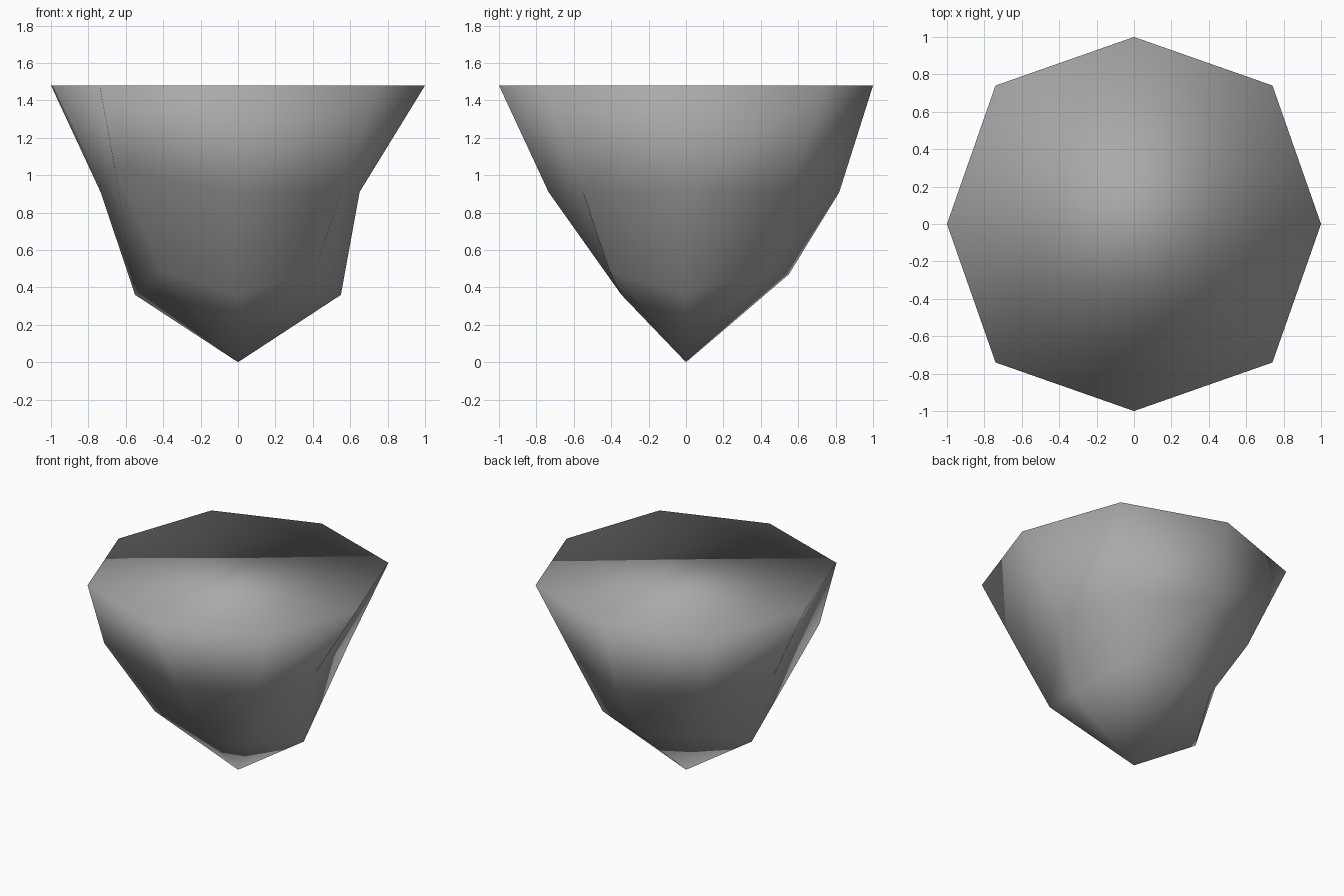
import bpy
import bmesh
from math import sin, cos, pi

cube = bpy.data.objects.get("Cube")
if cube:
    bpy.data.objects.remove(cube, do_unlink=True)

# Plain grey stone
stone = bpy.data.materials.new("grey_stone")
stone.use_nodes = True
GREY = (0.4, 0.4, 0.4, 1.0)
stone.diffuse_color = GREY
stone.node_tree.nodes["Principled BSDF"].inputs["Base Color"].default_value = GREY

# Eight-sided rings as (radius, height), anticlockwise from +x
rim = [(1.0, 1.48), (1.047, 1.48)] * 4
shoulder = [(0.65, 0.91), (0.78, 0.91), (0.82, 0.91), (0.78, 0.91),
            (0.735, 0.91), (0.93, 1.03), (0.735, 0.91), (0.78, 0.91)]
waist = [(0.55, 0.36), (0.58, 0.49), (0.55, 0.47), (0.52, 0.53),
         (0.55, 0.36), (0.58, 0.49), (0.345, 0.36), (0.58, 0.49)]


def add_ring(bm, profile):
    step = 2 * pi / len(profile)
    return [bm.verts.new((r * cos(i * step), r * sin(i * step), z))
            for i, (r, z) in enumerate(profile)]


def bridge(bm, upper, lower):
    for i in range(len(upper)):
        j = (i + 1) % len(upper)
        bm.faces.new((lower[i], lower[j], upper[j], upper[i]))


# Flat-topped rock tapering to a point
bm = bmesh.new()
rings = [add_ring(bm, p) for p in (rim, shoulder, waist)]
for upper, lower in zip(rings, rings[1:]):
    bridge(bm, upper, lower)
bm.faces.new(rings[0])
tip = bm.verts.new((0, 0, 0))
for i in range(8):
    bm.faces.new((tip, rings[-1][(i + 1) % 8], rings[-1][i]))
bmesh.ops.recalc_face_normals(bm, faces=bm.faces)
for face in bm.faces:
    face.smooth = True

mesh = bpy.data.meshes.new("tapered_rock")
bm.to_mesh(mesh)
bm.free()
mesh.materials.append(stone)
rock = bpy.data.objects.new("tapered_rock", mesh)
bpy.context.collection.objects.link(rock)
